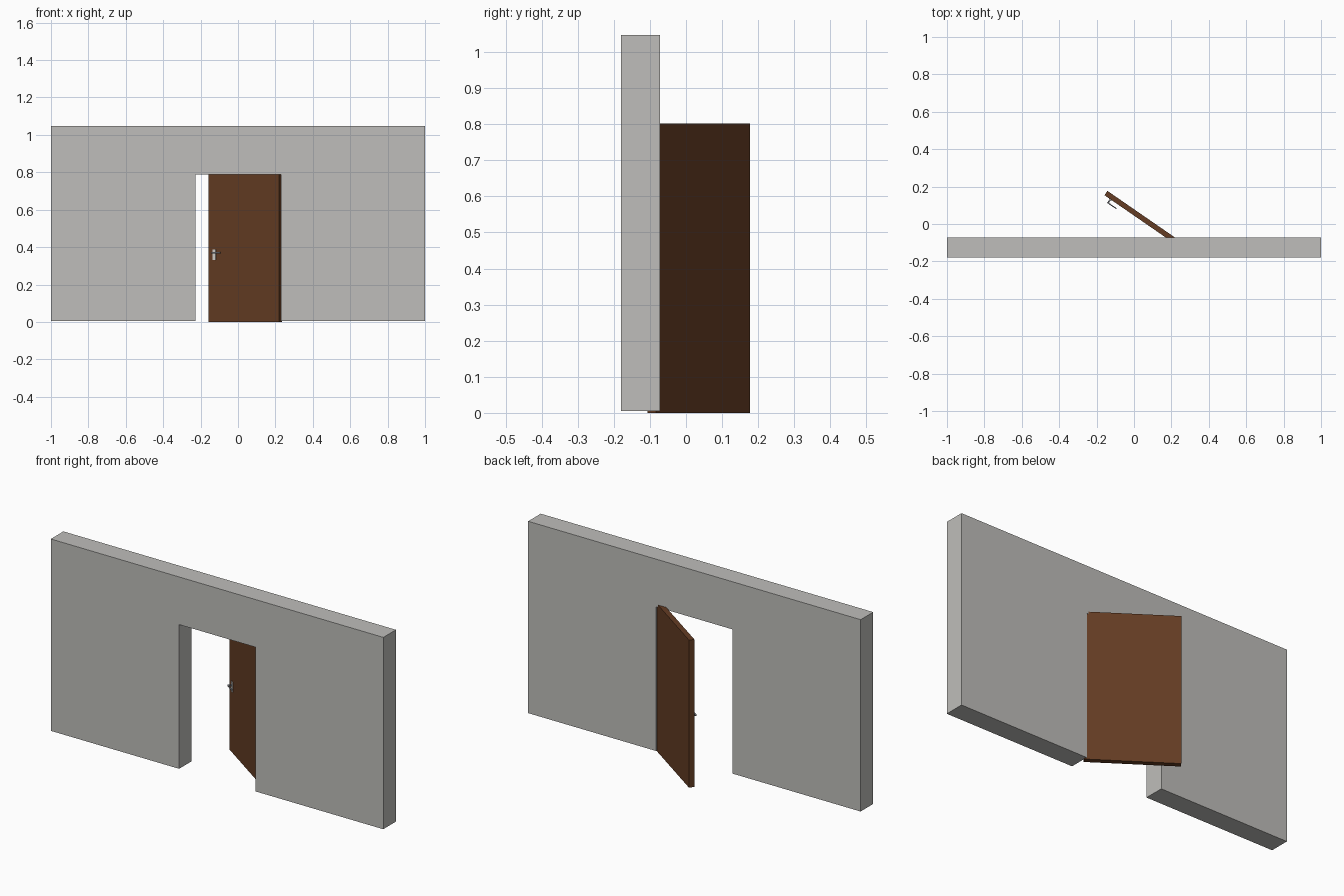
import bpy, bmesh, math
from mathutils import Matrix, Vector

if "Cube" in bpy.data.objects:
    bpy.data.objects.remove(bpy.data.objects["Cube"])


def material(name, rgb):
    m = bpy.data.materials.new(name)
    m.diffuse_color = (*rgb, 1)
    m.use_nodes = True
    m.node_tree.nodes["Principled BSDF"].inputs["Base Color"].default_value = m.diffuse_color
    return m


WALL = material("wall_grey", (0.52, 0.515, 0.495))
WOOD = material("brown_wood", (0.128, 0.046, 0.017))
PLATE = material("pale_metal", (0.68, 0.66, 0.62))
STEEL = material("steel", (0.24, 0.25, 0.27))


def finish(name, bm, mat, matrix=Matrix()):
    bmesh.ops.recalc_face_normals(bm, faces=bm.faces)
    me = bpy.data.meshes.new(name)
    bm.to_mesh(me)
    bm.free()
    me.materials.append(mat)
    ob = bpy.data.objects.new(name, me)
    bpy.context.collection.objects.link(ob)
    ob.matrix_world = matrix
    return ob


def box(name, lo, hi, mat, matrix=Matrix(), bevel=0):
    lo, hi = Vector(lo), Vector(hi)
    bm = bmesh.new()
    bmesh.ops.create_cube(bm, size=1)
    for v in bm.verts:
        v.co = (lo + hi) / 2 + v.co * (hi - lo)
    if bevel:
        bmesh.ops.bevel(bm, geom=bm.edges[:], offset=bevel, segments=2,
                        profile=0.5, affect='EDGES')
    return finish(name, bm, mat, matrix)


# Wall: one outline around the doorway, extruded through its thickness
L, R, HEAD, TOP, BASE = -0.228, 0.23, 0.789, 1.048, 0.005
Y0, Y1 = -0.18, -0.072
outline = [(-1, BASE), (L, BASE), (L, HEAD), (R, HEAD), (R, BASE),
           (1, BASE), (1, TOP), (L, TOP), (-1, TOP)]
bm = bmesh.new()
face = bm.faces.new([bm.verts.new((x, Y0, z)) for x, z in outline])
ext = bmesh.ops.extrude_face_region(bm, geom=[face])
for v in ext["geom"]:
    if isinstance(v, bmesh.types.BMVert):
        v.co.y = Y1
finish("wall", bm, WALL)

# Door frame of reference: x runs from the free edge to the hinge, -y is the front
swing = (Matrix.Translation((-0.158, 0.154, 0))
         @ Matrix.Rotation(math.radians(-34.6), 4, 'Z'))
box("door_leaf", (0, 0, 0), (0.459, 0.028, 0.802), WOOD, swing)

# Handle: back plate, spindle and lever on the front face
box("handle_plate", (0.030, -0.004, 0.332), (0.048, 0.001, 0.388), PLATE, swing)


def rod(name, a, b, radius):
    a, b = Vector(a), Vector(b)
    bm = bmesh.new()
    rot = (b - a).to_track_quat('Z', 'Y').to_matrix().to_4x4()
    bmesh.ops.create_cone(bm, cap_ends=True, segments=12, radius1=radius,
                          radius2=radius, depth=(b - a).length,
                          matrix=Matrix.Translation((a + b) / 2) @ rot)
    return finish(name, bm, STEEL, swing)


rod("handle_spindle", (0.039, 0, 0.369), (0.039, -0.022, 0.369), 0.004)
box("handle_lever", (0.035, -0.026, 0.365), (0.094, -0.020, 0.373), STEEL,
    swing, bevel=0.0015)
